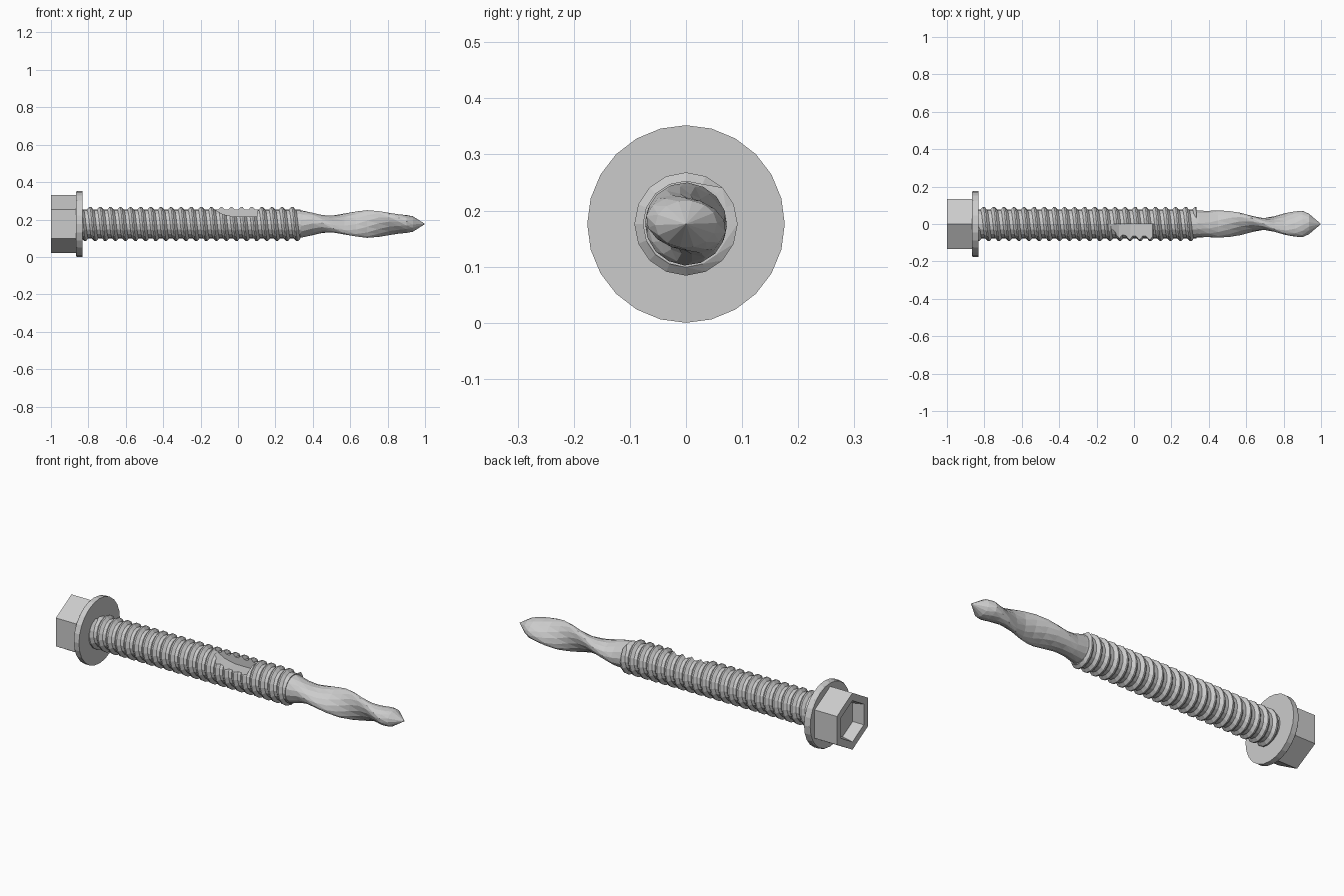
import bpy, bmesh
from math import sin, cos, pi, radians

if "Cube" in bpy.data.objects:
    bpy.data.objects.remove(bpy.data.objects["Cube"])

CZ = 0.176  # height of the screw axis, which runs along x


def finish(name, bm):
    bmesh.ops.recalc_face_normals(bm, faces=bm.faces[:])
    me = bpy.data.meshes.new(name)
    bm.to_mesh(me)
    bm.free()
    ob = bpy.data.objects.new(name, me)
    bpy.context.collection.objects.link(ob)
    return ob


def ring(bm, x, a, b, n, turn=0.0):
    """Elliptical section across the axis, rotated by turn."""
    vs = []
    for j in range(n):
        t = 2 * pi * j / n
        u, v = a * cos(t), b * sin(t)
        vs.append(bm.verts.new((x, u * cos(turn) - v * sin(turn),
                                CZ + u * sin(turn) + v * cos(turn))))
    return vs


def bridge(bm, r0, r1):
    n = len(r0)
    for j in range(n):
        k = (j + 1) % n
        bm.faces.new((r0[j], r0[k], r1[k], r1[j]))


def lathe(name, sections, n, turn=0.0):
    bm = bmesh.new()
    rings = [ring(bm, x, r, r, n, turn) for x, r in sections]
    for r0, r1 in zip(rings, rings[1:]):
        bridge(bm, r0, r1)
    bm.faces.new(rings[0])
    bm.faces.new(rings[-1])
    return finish(name, bm)


# Hexagonal head with a shallow hexagonal recess in its end
lathe("hex_head", [(-0.94, 0.10), (-1.0, 0.112), (-1.0, 0.154), (-0.86, 0.154)], 6, pi / 2)

# Washer flange
lathe("flange", [(-0.866, 0.172), (-0.86, 0.176), (-0.832, 0.176)], 24)

# Threaded shank: a helical grid clamped to flat ends
X0, X1, PITCH, N = -0.84, 0.335, 0.054, 16
PROFILE = [(0.0, 0.077), (0.34, 0.077), (0.6, 0.092), (0.74, 0.092)]
bm = bmesh.new()
rows = []
turns = int((X1 - X0) / PITCH) + 2
for i in range(-1, turns):
    for off, rad in PROFILE:
        row = []
        for j in range(N + 1):
            x = X0 + PITCH * (i + off + j / N)
            r = rad
            if x <= X0 or x >= X1:
                x, r = min(max(x, X0), X1), 0.077
            t = 2 * pi * j / N
            row.append(bm.verts.new((x, r * cos(t), CZ + r * sin(t))))
        rows.append(row)
for r0, r1 in zip(rows, rows[1:]):
    for j in range(N):
        bm.faces.new((r0[j], r0[j + 1], r1[j + 1], r1[j]))
bmesh.ops.remove_doubles(bm, verts=bm.verts[:], dist=0.0004)
bmesh.ops.holes_fill(bm, edges=[e for e in bm.edges if e.is_boundary], sides=0)
bmesh.ops.triangulate(bm, faces=[f for f in bm.faces if len(f.verts) == 4])
shank = finish("threaded_shank", bm)

# Chip notch cut out of the upper front quarter of the shank
bm = bmesh.new()
outline = [(-0.17, 0.30), (-0.135, 0.258), (-0.08, 0.228), (-0.02, 0.215),
           (0.10, 0.215), (0.115, 0.30)]
near = [bm.verts.new((x, -0.2, z)) for x, z in outline]
far = [bm.verts.new((x, 0.001, z)) for x, z in outline]
bridge(bm, near, far)
bm.faces.new(near)
bm.faces.new(far)
cutter = finish("notch_cutter", bm)
cutter.hide_render = True
mod = shank.modifiers.new("notch", 'BOOLEAN')
mod.operation = 'DIFFERENCE'
mod.solver = 'EXACT'
mod.object = cutter
bpy.context.view_layer.objects.active = shank
bpy.ops.object.modifier_apply(modifier=mod.name)
bpy.data.objects.remove(cutter)

# Twisted drill point: flattened section turning a quarter every 0.235
STATIONS = [(0.32, 0.073, 0.073), (0.345, 0.073, 0.071), (0.40, 0.073, 0.058),
            (0.45, 0.073, 0.048), (0.51, 0.073, 0.042), (0.57, 0.073, 0.037),
            (0.63, 0.073, 0.034), (0.69, 0.074, 0.032), (0.75, 0.074, 0.034),
            (0.81, 0.074, 0.038), (0.86, 0.073, 0.044), (0.90, 0.072, 0.047),
            (0.935, 0.055, 0.042)]
bm = bmesh.new()
rings = [ring(bm, x, a, b, 14, radians((x - 0.46) / 0.235 * 90)) for x, a, b in STATIONS]
for r0, r1 in zip(rings, rings[1:]):
    bridge(bm, r0, r1)
bm.faces.new(rings[0])
tip = bm.verts.new((1.0, 0, CZ))
for j in range(14):
    bm.faces.new((rings[-1][j], rings[-1][(j + 1) % 14], tip))
bmesh.ops.triangulate(bm, faces=bm.faces[:])
finish("drill_point", bm)
